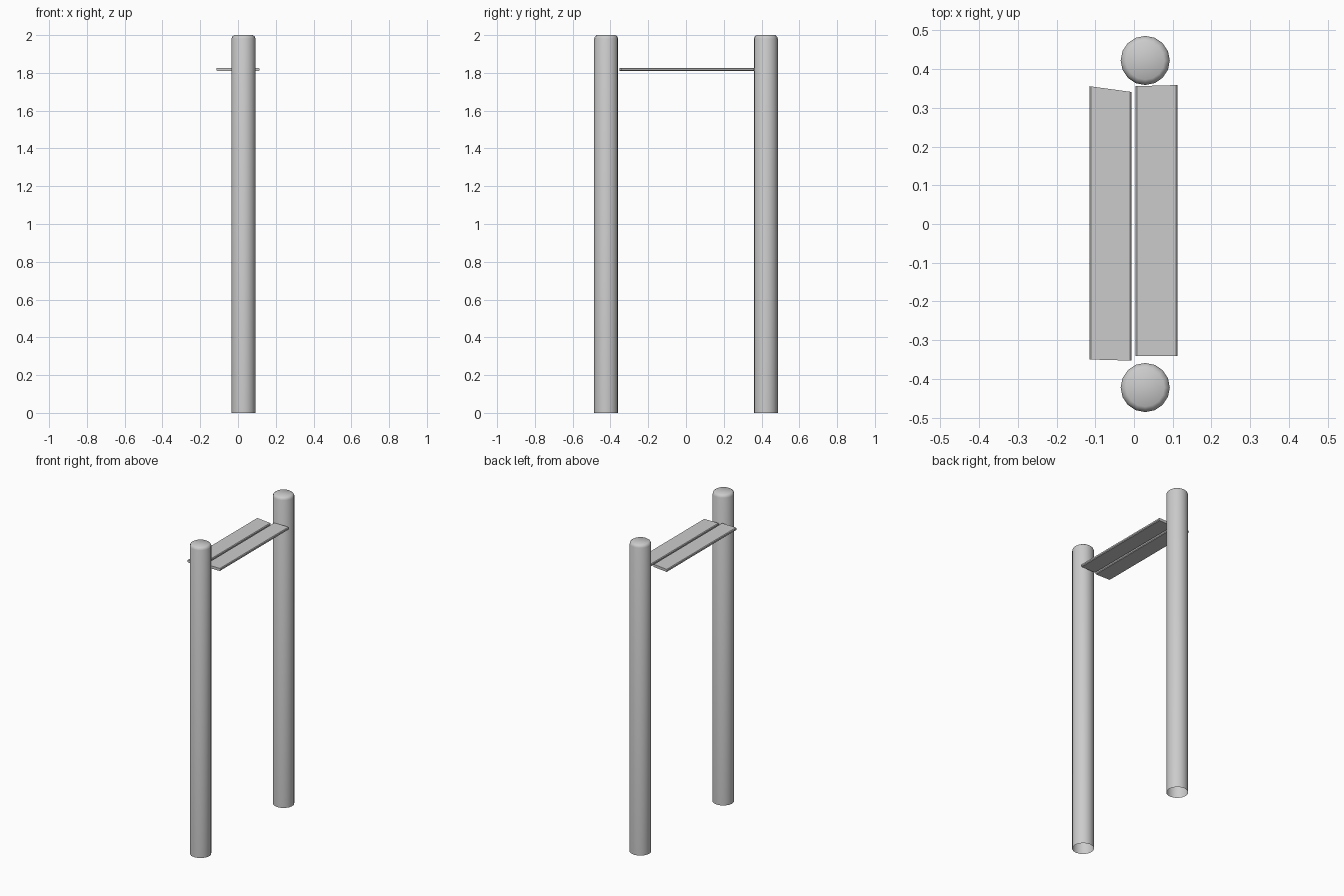
import bpy, math

if "Cube" in bpy.data.objects:
    bpy.data.objects.remove(bpy.data.objects["Cube"])


def make_object(name, verts, faces, smooth=False):
    mesh = bpy.data.meshes.new(name)
    mesh.from_pydata(verts, [], faces)
    mesh.update()
    obj = bpy.data.objects.new(name, mesh)
    bpy.context.collection.objects.link(obj)
    if smooth:
        for o in bpy.context.selected_objects:
            o.select_set(False)
        obj.select_set(True)
        bpy.context.view_layer.objects.active = obj
        bpy.ops.object.shade_smooth_by_angle(angle=math.radians(50))
    return obj


def post(name, x, y, r, sides=16):
    # Open-bottomed round post with a softly rounded top
    profile = [(r, 0), (r, 1.982), (r * 0.93, 1.993), (r * 0.78, 2.0)]
    verts = [(x + pr * math.cos(2 * math.pi * i / sides),
              y + pr * math.sin(2 * math.pi * i / sides), z)
             for pr, z in profile for i in range(sides)]
    faces = []
    for k in range(len(profile) - 1):
        for i in range(sides):
            j = (i + 1) % sides
            faces.append((k * sides + i, k * sides + j,
                          (k + 1) * sides + j, (k + 1) * sides + i))
    faces.append(tuple(range((len(profile) - 1) * sides, len(profile) * sides)))
    make_object(name, verts, faces, smooth=True)


def plank(name, x0, x1, front, back, z0=1.81, z1=1.827, b=0.004):
    # Chamfered board section; each end is cut along a slight slant (left y, right y)
    section = [(x0 + b, z0), (x1 - b, z0), (x1, z0 + b), (x1, z1 - b),
               (x1 - b, z1), (x0 + b, z1), (x0, z1 - b), (x0, z0 + b)]
    verts = []
    for left, right in (front, back):
        for x, z in section:
            t = (x - x0) / (x1 - x0)
            verts.append((x, left + (right - left) * t, z))
    n = len(section)
    faces = [(i, (i + 1) % n, n + (i + 1) % n, n + i) for i in range(n)]
    faces = [f[::-1] for f in faces]
    faces += [tuple(range(n)), tuple(range(2 * n - 1, n - 1, -1))]
    obj = make_object(name, verts, faces)
    # Keep all normals pointing outwards
    import bmesh
    bm = bmesh.new()
    bm.from_mesh(obj.data)
    bmesh.ops.recalc_face_normals(bm, faces=bm.faces)
    bm.to_mesh(obj.data)
    bm.free()


# Two upright posts
for label, side in (("front", -1), ("back", 1)):
    post(label + "_post", 0.029, side * 0.4225, 0.0635)

# Two roughly sawn planks between the posts
plank("left_plank", -0.115, -0.006, (-0.35, -0.353), (0.356, 0.341))
plank("right_plank", 0.004, 0.113, (-0.341, -0.341), (0.356, 0.359))
